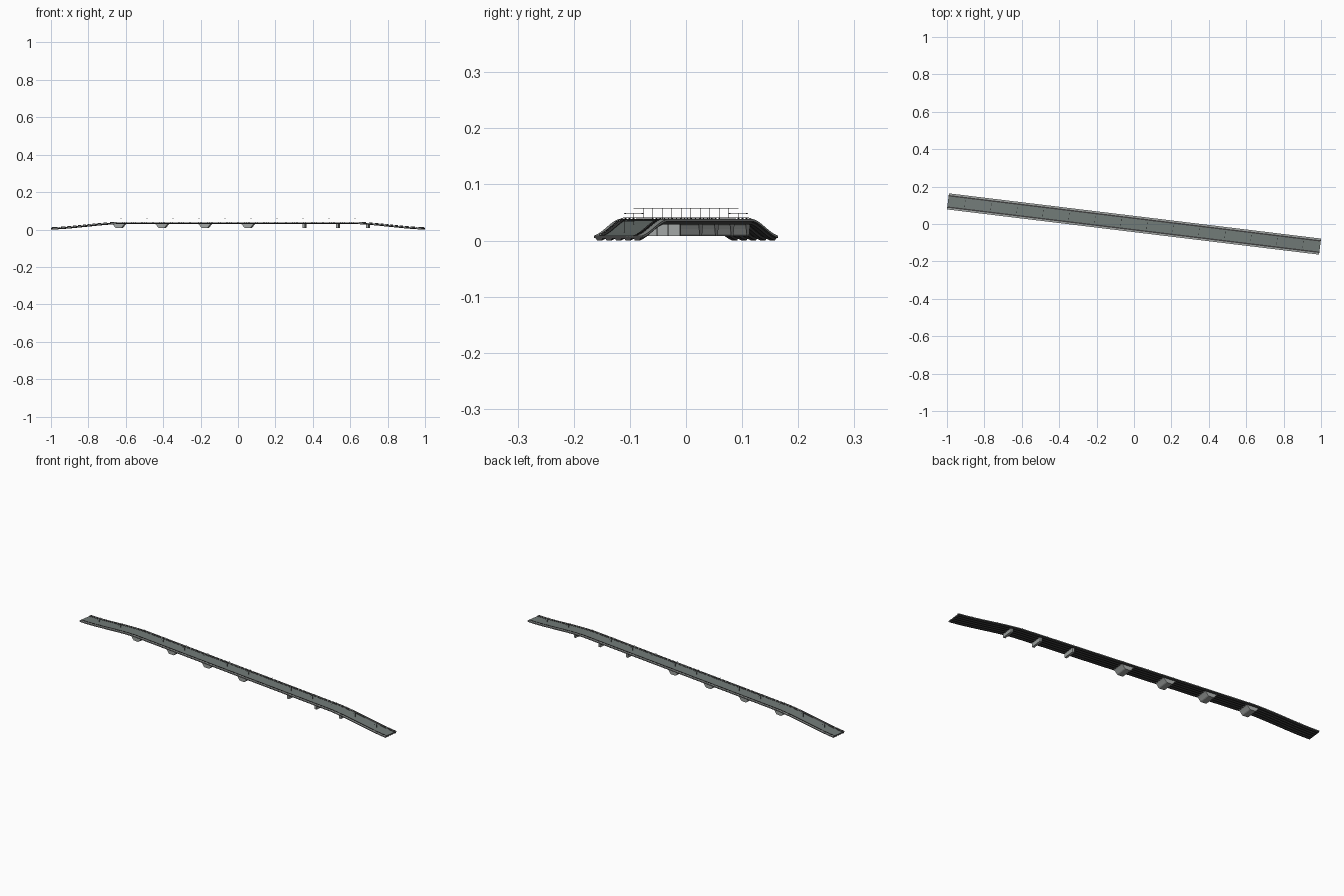
import bpy, bmesh, math
from mathutils import Matrix

if "Cube" in bpy.data.objects:
    bpy.data.objects.remove(bpy.data.objects["Cube"])

ANG = -math.atan(0.1215)          # bridge runs diagonally in plan
ROT = Matrix.Rotation(ANG, 4, 'Z')
HALF, CREST, TOP, DROP = 1.002, 0.64, 0.037, 0.029


def grade(s):
    """Road height at distance s along the bridge."""
    t = max(0.0, (abs(s) - CREST) / (HALF - CREST))
    return TOP - DROP * (0.4 * t + 0.6 * t * t * (3 - 2 * t))


def mat(name, col):
    m = bpy.data.materials.new(name)
    m.diffuse_color = (*col, 1)
    m.use_nodes = True
    m.node_tree.nodes["Principled BSDF"].inputs["Base Color"].default_value = m.diffuse_color
    return m


ROAD = mat("asphalt", (0.17, 0.20, 0.19))
DARK = mat("dark_steel", (0.05, 0.05, 0.05))
PALE = mat("concrete", (0.36, 0.38, 0.37))

STATIONS = ([-HALF + (HALF - CREST) * i / 16 for i in range(17)]
            + [CREST * (i / 8 - 1) for i in range(1, 16)]
            + [CREST + (HALF - CREST) * i / 16 for i in range(17)])


def finish(name, bm, m):
    bmesh.ops.recalc_face_normals(bm, faces=bm.faces)
    bm.transform(ROT)
    me = bpy.data.meshes.new(name)
    bm.to_mesh(me)
    bm.free()
    me.materials.append(m)
    ob = bpy.data.objects.new(name, me)
    bpy.context.collection.objects.link(ob)
    return ob


def sweep(bm, section):
    """Sweep a closed (across, up) section along the road."""
    rings = [[bm.verts.new((s, v, grade(s) + z)) for v, z in section] for s in STATIONS]
    n = len(section)
    for a, b in zip(rings, rings[1:]):
        for i in range(n):
            bm.faces.new((a[i], a[(i + 1) % n], b[(i + 1) % n], b[i]))
    bm.faces.new(rings[0])
    bm.faces.new(rings[-1])


def strip(bm, v0, v1, z0, z1):
    sweep(bm, [(v0, z0), (v1, z0), (v1, z1), (v0, z1)])


def box(bm, x, y, z, sx, sy, sz):
    bmesh.ops.create_cube(bm, size=1, matrix=Matrix.Translation((x, y, z))
                          @ Matrix.Diagonal((sx, sy, sz, 1)))


# ribbed structural deck
section = [(0.043, -0.003), (0.043, 0), (-0.043, 0), (-0.043, -0.003)]
for i in range(5):
    c = -0.034 + i * 0.017
    section += [(c - 0.006, -0.004), (c - 0.004, -0.008), (c + 0.004, -0.008), (c + 0.006, -0.004)]
bm = bmesh.new()
sweep(bm, section)
finish("deck_girders", bm, DARK)

# roadway surface
bm = bmesh.new()
strip(bm, -0.027, 0.027, -0.0005, 0.0006)
finish("roadway", bm, ROAD)

# walkways, edge curbs and railings, mirrored on both sides
walk, curb, rail = bmesh.new(), bmesh.new(), bmesh.new()
for side in (-1, 1):
    strip(walk, side * 0.027, side * 0.034, -0.0005, 0.0014)
    strip(curb, side * 0.034, side * 0.0432, -0.003, 0.0010)
    strip(rail, side * 0.0332, side * 0.0342, 0.0032, 0.0040)
    for i in range(101):
        s = -0.995 + 1.99 * i / 100
        box(rail, s, side * 0.0337, grade(s) + 0.002, 0.0015, 0.001, 0.0035)
finish("walkways", walk, DARK)
finish("edge_curbs", curb, PALE)
finish("railings", rail, DARK)

# central lamp posts with double arms
bm = bmesh.new()
for i in range(14):
    s = -0.91 + i * 0.14
    z = grade(s)
    box(bm, s, 0, z + 0.0105, 0.001, 0.001, 0.021)
    box(bm, s, 0, z + 0.0207, 0.0006, 0.034, 0.0006)
    for side in (-1, 1):
        box(bm, s, side * 0.016, z + 0.0204, 0.0015, 0.004, 0.0007)
finish("lamp_posts", bm, DARK)


def pier(name, x, profile):
    """Wall pier: (half length, height) profile extruded across the deck."""
    s = x / math.cos(ANG)
    pts = [(s + a, z) for a, z in profile] + [(s - a, z) for a, z in reversed(profile)]
    bm = bmesh.new()
    f = bm.faces.new([bm.verts.new((a, -0.0335, z)) for a, z in pts])
    r = bmesh.ops.extrude_face_region(bm, geom=[f])
    vs = [v for v in r["geom"] if isinstance(v, bmesh.types.BMVert)]
    bmesh.ops.translate(bm, verts=vs, vec=(0, 0.067, 0))
    finish(name, bm, PALE)


# flared piers, then straight piers
for i in range(4):
    pier(f"flared_pier_{i + 1}", -0.635 + 0.23 * i,
         [(0.014, 0.008), (0.018, 0.0105), (0.026, 0.021), (0.031, 0.027), (0.038, 0.032)])
for i, x in enumerate((0.355, 0.535, 0.695)):
    pier(f"straight_pier_{i + 1}", x, [(0.006, 0.008), (0.006, grade(x) - 0.004)])
